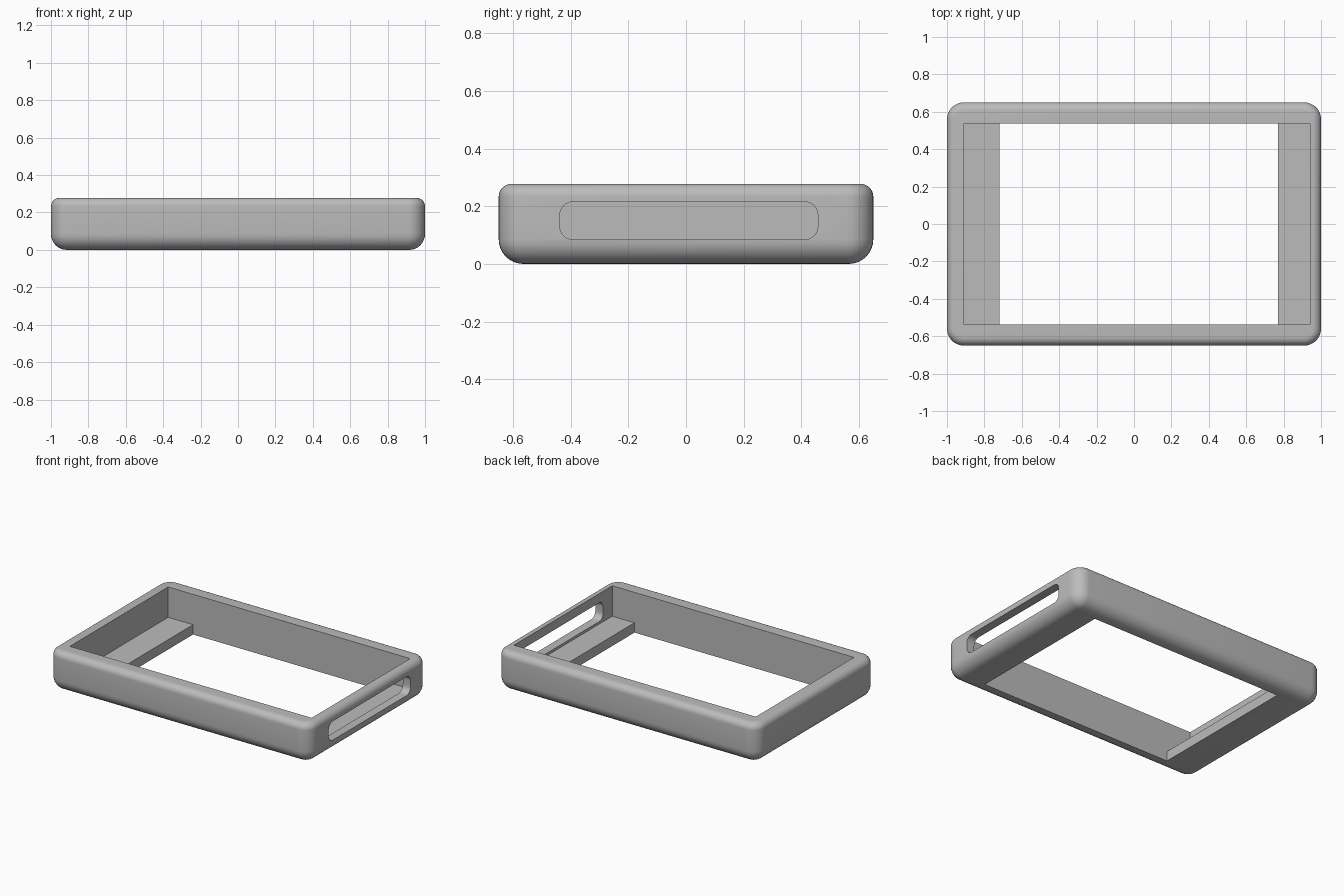
import bpy, bmesh
from math import sin, cos, pi, radians

if "Cube" in bpy.data.objects:
    bpy.data.objects.remove(bpy.data.objects["Cube"])

WIDTH, DEPTH, HEIGHT = 2.0, 1.3, 0.278
CORNER, BOTTOM_R, TOP_R = 0.09, 0.085, 0.045

grey = bpy.data.materials.new("plain grey")
grey.use_nodes = True
colour = (0.5, 0.5, 0.5, 1)
grey.diffuse_color = colour
grey.node_tree.nodes["Principled BSDF"].inputs["Base Color"].default_value = colour


def rounded_rect(w, d, r, steps=8):
    """Outline of a rectangle with rounded corners, counter-clockwise."""
    pts = []
    for q, (sx, sy) in enumerate([(1, 1), (-1, 1), (-1, -1), (1, -1)]):
        for i in range(steps + 1):
            a = (q + i / steps) * pi / 2
            pts.append((sx * (w / 2 - r) + r * cos(a), sy * (d / 2 - r) + r * sin(a)))
    return pts


def loft(name, rings):
    """Closed solid through a list of equal-length point rings."""
    bm = bmesh.new()
    loops = [[bm.verts.new(p) for p in ring] for ring in rings]
    n = len(loops[0])
    for a, b in zip(loops, loops[1:]):
        for i in range(n):
            j = (i + 1) % n
            bm.faces.new((a[i], a[j], b[j], b[i]))
    bm.faces.new(loops[0][::-1])
    bm.faces.new(loops[-1])
    bmesh.ops.recalc_face_normals(bm, faces=bm.faces)
    mesh = bpy.data.meshes.new(name)
    bm.to_mesh(mesh)
    bm.free()
    mesh.materials.append(grey)
    obj = bpy.data.objects.new(name, mesh)
    bpy.context.collection.objects.link(obj)
    return obj


def box(name, x0, x1, y0, y1, z0, z1):
    return loft(name, [[(x0, y0, z), (x1, y0, z), (x1, y1, z), (x0, y1, z)] for z in (z0, z1)])


def cut(target, cutter):
    mod = target.modifiers.new("cut", "BOOLEAN")
    mod.operation, mod.solver, mod.object = "DIFFERENCE", "EXACT", cutter
    bpy.context.view_layer.objects.active = target
    bpy.ops.object.modifier_apply(modifier=mod.name)
    bpy.data.objects.remove(cutter)


# Outer body: larger rounding below, smaller rounding above
STEPS = 8
profile = []
for i in range(STEPS + 1):
    a = i / STEPS * pi / 2
    profile.append((BOTTOM_R * (1 - sin(a)), BOTTOM_R * (1 - cos(a))))
for i in range(STEPS + 1):
    a = i / STEPS * pi / 2
    profile.append((TOP_R * (1 - cos(a)), HEIGHT - TOP_R * (1 - sin(a))))
frame = loft("frame", [
    [(x, y, z) for x, y in rounded_rect(WIDTH - 2 * s, DEPTH - 2 * s, CORNER - s)]
    for s, z in profile])

# Upper recess, leaving a ledge at each end, and the opening through the floor
cut(frame, box("recess_cutter", -0.91, 0.94, -0.537, 0.537, 0.068, 0.5))
cut(frame, box("opening_cutter", -0.72, 0.77, -0.537, 0.537, -0.2, 0.4))

# Rounded slot through the left end wall
slot = rounded_rect(0.895, 0.13, 0.045)
cut(frame, loft("slot_cutter", [[(x, y + 0.01, z + 0.15) for y, z in slot] for x in (0.85, 1.1)]))

# Smooth shading with crisp cut edges
bpy.ops.object.select_all(action="DESELECT")
frame.select_set(True)
bpy.context.view_layer.objects.active = frame
bpy.ops.object.shade_smooth_by_angle(angle=radians(30))
